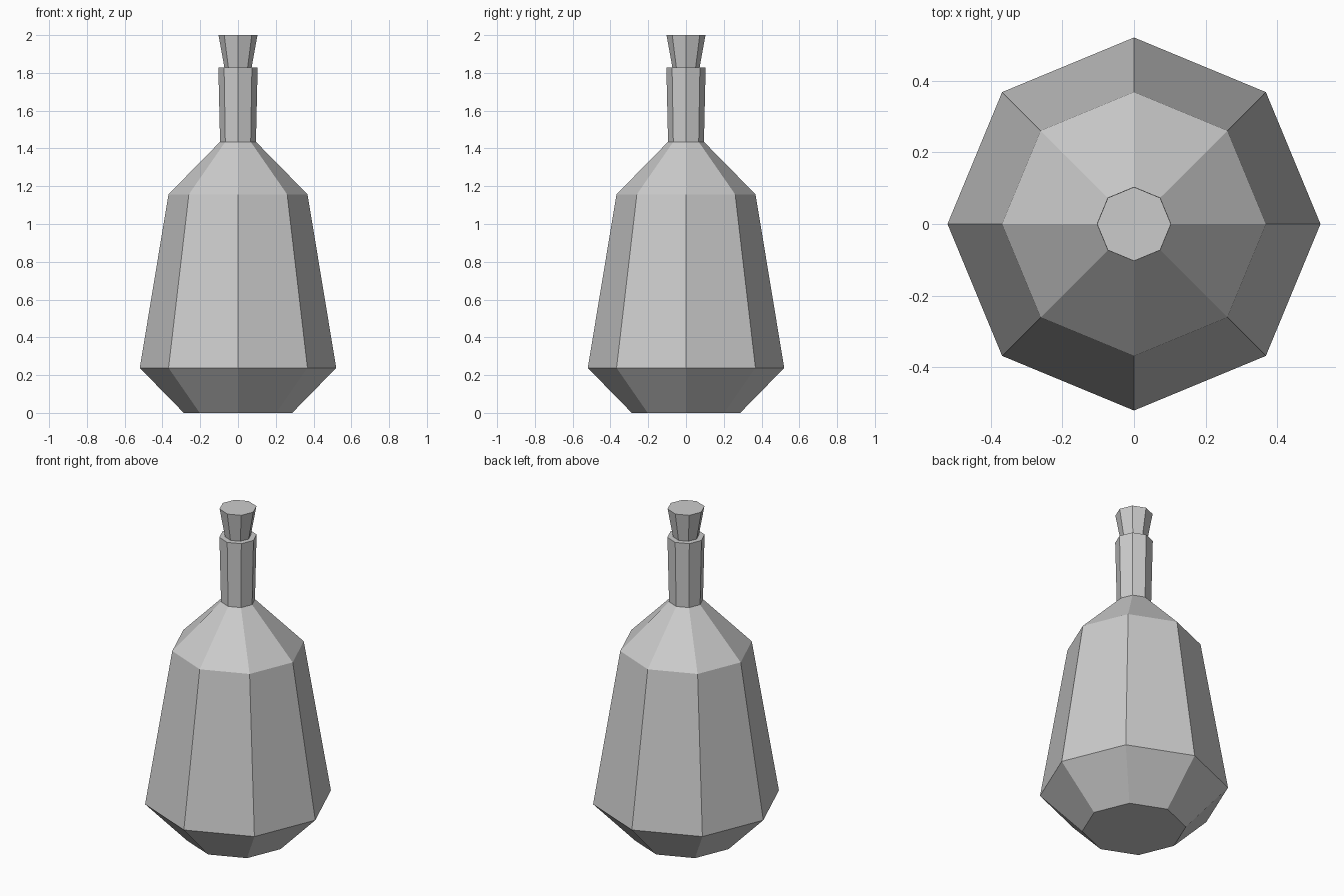
import bpy
import bmesh
from math import cos, sin, tau

SIDES = 8

cube = bpy.data.objects.get("Cube")
if cube:
    bpy.data.objects.remove(cube, do_unlink=True)

grey = bpy.data.materials.new("plain_grey")
grey.use_nodes = True
colour = (0.6, 0.6, 0.6, 1.0)
grey.diffuse_color = colour
grey.node_tree.nodes["Principled BSDF"].inputs["Base Color"].default_value = colour


def lathe(name, profile):
    """Flat-faced octagonal solid from (radius, height) pairs, capped at both ends."""
    bm = bmesh.new()
    rings = [[bm.verts.new((r * cos(tau * i / SIDES), r * sin(tau * i / SIDES), z))
              for i in range(SIDES)] for r, z in profile]
    for low, high in zip(rings, rings[1:]):
        for i in range(SIDES):
            j = (i + 1) % SIDES
            bm.faces.new((low[i], low[j], high[j], high[i]))
    bm.faces.new(rings[0][::-1])
    bm.faces.new(rings[-1])
    mesh = bpy.data.meshes.new(name)
    bm.to_mesh(mesh)
    bm.free()
    mesh.materials.append(grey)
    obj = bpy.data.objects.new(name, mesh)
    bpy.context.collection.objects.link(obj)
    return obj


# Tapered body with sloping foot and shoulder, then the flared neck
lathe("bottle", [(0.287, 0), (0.52, 0.238), (0.368, 1.157),
                 (0.095, 1.435), (0.104, 1.828)])

# Cork widening upwards, pushed a little way into the neck
lathe("stopper", [(0.063, 1.78), (0.072, 1.828), (0.103, 2.0)])
